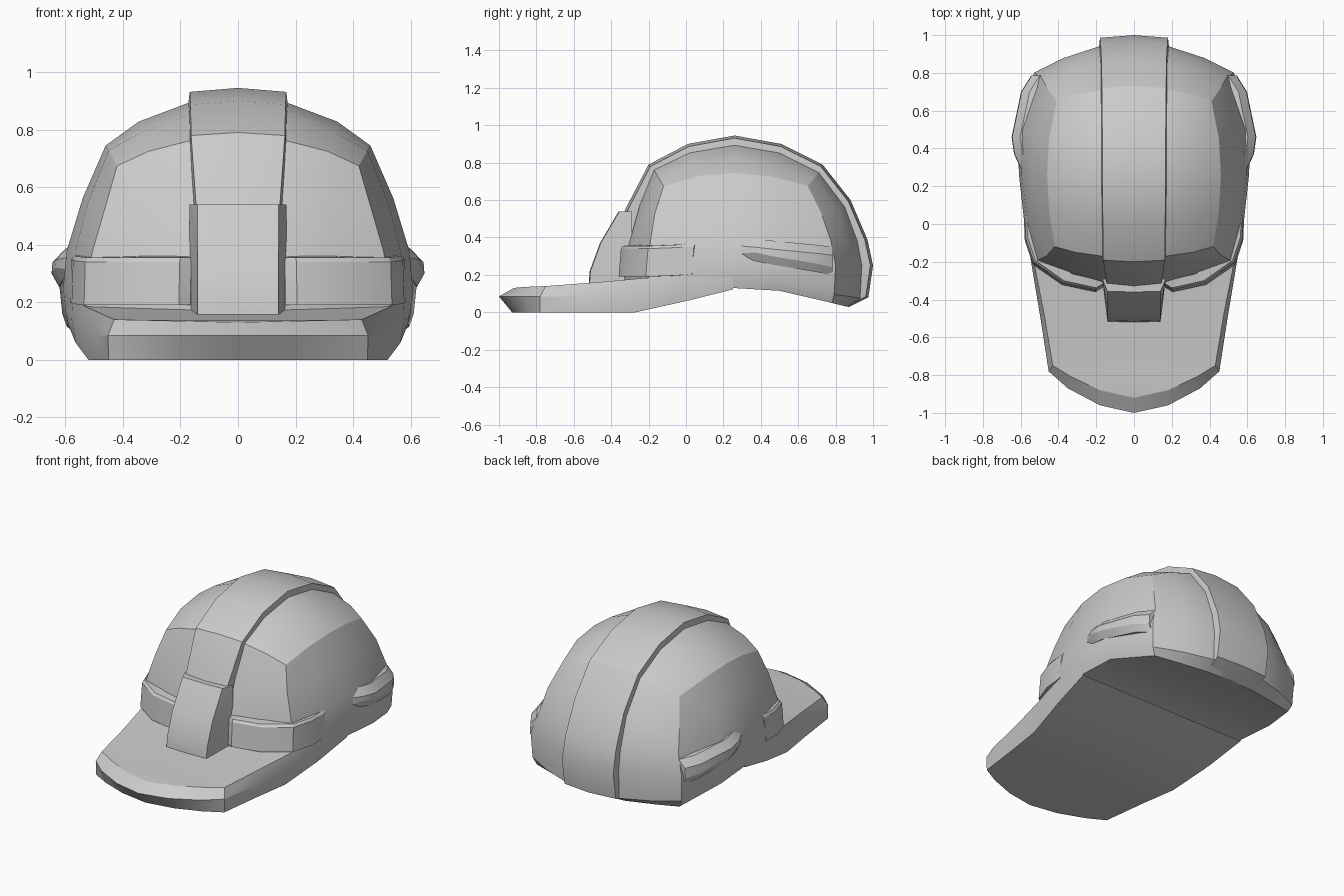
import bpy, bmesh, math
from mathutils import Matrix

if "Cube" in bpy.data.objects:
    bpy.data.objects.remove(bpy.data.objects["Cube"])


def build(name, grids, caps=False, mirror=True):
    """Loft grids of points (lists of rows) into one object, mirrored across x = 0."""
    bm = bmesh.new()
    for rows in grids:
        vs = [[bm.verts.new(p) for p in r] for r in rows]
        for a, b in zip(vs, vs[1:]):
            for i in range(len(a) - 1):
                bm.faces.new((a[i], a[i + 1], b[i + 1], b[i]))
        if caps:
            bm.faces.new(vs[0])
            bm.faces.new(vs[-1])
    if mirror:
        bmesh.ops.mirror(bm, geom=bm.verts[:] + bm.edges[:] + bm.faces[:],
                         matrix=Matrix.Identity(4), merge_dist=0.0005, axis='X')
    bmesh.ops.remove_doubles(bm, verts=bm.verts, dist=0.0005)
    bmesh.ops.dissolve_degenerate(bm, edges=bm.edges, dist=0.0005)
    bmesh.ops.recalc_face_normals(bm, faces=bm.faces)
    me = bpy.data.meshes.new(name)
    bm.to_mesh(me)
    bm.free()
    ob = bpy.data.objects.new(name, me)
    bpy.context.collection.objects.link(ob)
    bpy.ops.object.select_all(action='DESELECT')
    ob.select_set(True)
    bpy.context.view_layer.objects.active = ob
    bpy.ops.object.shade_smooth_by_angle(angle=math.radians(24))
    return ob


def to_axis(row):
    return [(0, y, z) for x, y, z in row]


# Dome shell: half rings from front centre, round the side, to back centre
base = [(0, -.34, .08), (.17, -.32, .08), (.35, -.26, .08), (.51, -.19, .08),
        (.56, 0, .08), (.59, .25, .13), (.595, .5, .115), (.5, .78, .05),
        (.35, .82, .04), (.17, .86, .03), (0, .87, .03)]
ring25 = [(0, -.35), (.17, -.33), (.35, -.27), (.53, -.2), (.58, 0), (.608, .25),
          (.62, .48), (.53, .80), (.37, .88), (.17, .945), (0, .96)]
ring38 = [(0, -.31), (.17, -.3), (.34, -.25), (.505, -.19), (.565, .02), (.595, .26),
          (.59, .5), (.49, .775), (.35, .86), (.17, .92), (0, .935)]
crease = [(0, -.18), (.17, -.17), (.31, -.15), (.42, -.12), (.45, .07), (.46, .26),
          (.45, .45), (.41, .65), (.31, .685), (.17, .71), (0, .72)]


def roof(x, y):
    return .912 - .6 * x ** 2 - .9 * x ** 4 - .72 * (y - .26) ** 2


low = [(x * .985, y * .99, b[2] + .045) for (x, y), b in zip(ring25, base)]
r25 = [(x, y, .25) for x, y in ring25]
r38 = [(x, y, .38) for x, y in ring38]
top = [(x, y, roof(x, y)) for x, y in crease]
mid = []
for i, (p, q) in enumerate(zip(r38, top)):
    bulge = .035 if i > 7 else .012
    mid.append(((p[0] + q[0]) / 2 + (.012 if 3 < i < 8 else 0),
                (p[1] + q[1]) / 2 + bulge * (1 if i > 6 else -1 if i < 4 else 0),
                (p[2] + q[2]) / 2))

# Crown: grid inside the crease loop
crown = []
for j in range(5):
    side = crease[3 + j]
    row = []
    for k in range(4):
        if k == 3:
            x, y = side
        elif j in (0, 4):
            x, y = crease[k] if j == 0 else crease[10 - k]
        else:
            x, y = (0, .17, .345)[k], (0, .02, .26, .50)[j]
        row.append((x, y, roof(x, y)))
    crown.append(row)
build("dome_shell", [[to_axis(base), base, low, r25, r38, mid, top], crown])

# Brim: lower edge, outer lip and top edge, closed to the centre line
brim_bottom = [(0, -.93, 0), (.18, -.9, 0), (.34, -.84, 0), (.45, -.78, 0),
               (.485, -.5, 0), (.52, -.27, 0), (.565, 0, .06), (.59, .25, .122)]
brim_lip = [(0, -1, .085), (.18, -.96, .085), (.35, -.87, .085), (.452, -.78, .085),
            (.495, -.5, .085), (.545, -.2, .1), (.578, 0, .14), (.6, .25, .17)]
brim_top = [(0, -.92, .13), (.18, -.88, .134), (.33, -.81, .138), (.43, -.75, .14),
            (.475, -.48, .16), (.53, -.2, .185), (.575, 0, .21), (.6, .25, .2)]
build("brim", [[to_axis(brim_bottom), brim_bottom, brim_lip, brim_top, to_axis(brim_top)]])


# Centre ridge: (y, z, half width) swept over the crown
def strip(path, depth, flare, crown_drop):
    rows = []
    for y, z, w in path:
        dy, dz = .26 - y, .25 - z
        n = math.hypot(dy, dz) or 1
        dy, dz = dy / n, dz / n
        rows.append([(0, y, z),
                     (w, y + dy * crown_drop, z + dz * crown_drop),
                     (w + flare, y + dy * depth, z + dz * depth),
                     (0, y + dy * depth, z + dz * depth)])
    return rows


ridge = [(-.36, .42, .142), (-.325, .55, .146), (-.2, .79, .163), (.01, .9, .165),
         (.26, .945, .168), (.51, .9, .168), (.73, .79, .17), (.88, .6, .172),
         (.97, .39, .177), (1, .25, .18), (.975, .08, .18), (.87, .028, .17)]
build("centre_ridge", [strip(ridge, .085, .008, .014)], caps=True)

# Front block: tapered boss standing on the brim
block = []
for y, z, w in [(-.52, .155, .14), (-.515, .22, .14), (-.46, .37, .14), (-.36, .54, .14)]:
    block.append([(0, y, z), (w, y + .004, z), (.168, -.29, z), (0, -.29, z)])
build("front_block", [block], caps=True)

# Brow bands either side of the block
band = []
for x, y, t in [(.165, -.335, 0), (.205, -.36, 0), (.38, -.322, 0), (.535, -.215, 0),
                (.578, -.09, .005), (.583, .03, .012)]:
    s, d = .87, .06
    band.append([(x * s, y + d, .19 + t), (x, y, .19 + t), (x * .992, y + .012, .34 + t),
                 (x * .975, y + .022, .355 + t), (x * s, y + d, .36 + t)])
build("brow_band", [band], caps=True)

# Side pods: raised bars low on the sides
pod = []
for y, x, hi, lo in [(.29, .598, .385, .27), (.37, .635, .378, .275), (.46, .648, .368, .255),
                     (.7, .598, .345, .215), (.785, .545, .335, .195)]:
    pod.append([(x - .12, y, lo), (x - .025, y, lo), (x, y, lo + .045),
                (x - .003, y, hi - .03), (x - .045, y, hi + .015), (x - .12, y, hi + .015)])
build("side_pod", [pod], caps=True)
